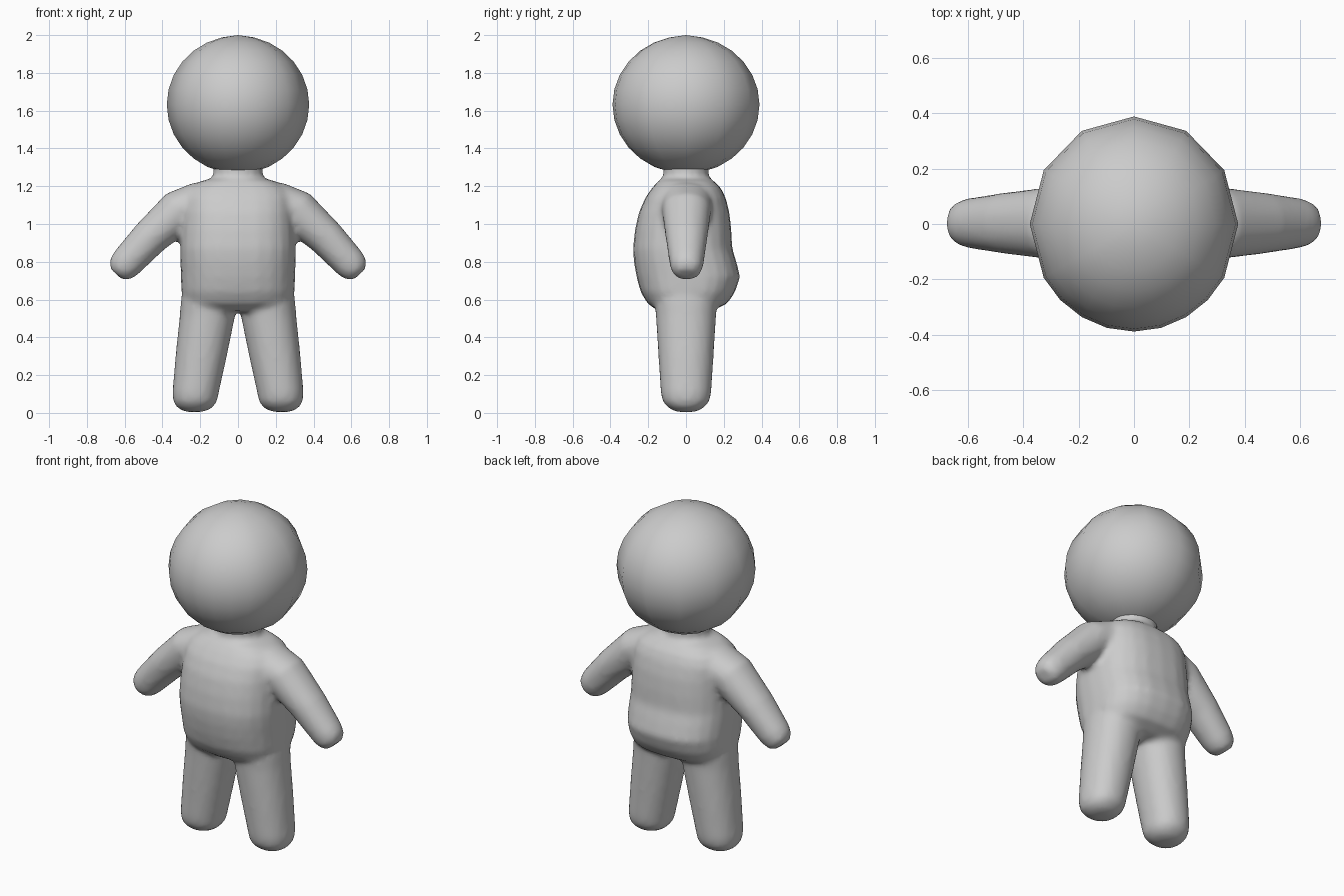
import bpy, bmesh, math
from mathutils import Vector

if "Cube" in bpy.data.objects:
    bpy.data.objects.remove(bpy.data.objects["Cube"])

grey = bpy.data.materials.new("plain_grey")
grey.diffuse_color = (0.6, 0.6, 0.6, 1)
grey.use_nodes = True
grey.node_tree.nodes["Principled BSDF"].inputs["Base Color"].default_value = grey.diffuse_color


def loft(bm, rings):
    """Skin a list of closed rings and cap both ends."""
    loops = [[bm.verts.new(p) for p in r] for r in rings]
    n = len(loops[0])
    for a, b in zip(loops, loops[1:]):
        for i in range(n):
            j = (i + 1) % n
            bm.faces.new((a[i], a[j], b[j], b[i]))
    bm.faces.new(loops[0][::-1])
    bm.faces.new(loops[-1])


def sgnpow(v, p):
    return math.copysign(abs(v) ** p, v)


def oval(centre, u, v, ru, rv, power=1.0, n=24):
    """Rounded ring spanned by the directions u and v."""
    c, u, v = Vector(centre), Vector(u).normalized(), Vector(v).normalized()
    angles = [2 * math.pi * i / n for i in range(n)]
    return [c + u * ru * sgnpow(math.cos(a), power) + v * rv * sgnpow(math.sin(a), power)
            for a in angles]


def finish(bm, name):
    bmesh.ops.recalc_face_normals(bm, faces=bm.faces)
    me = bpy.data.meshes.new(name)
    bm.to_mesh(me)
    bm.free()
    me.materials.append(grey)
    me.shade_smooth()
    ob = bpy.data.objects.new(name, me)
    bpy.context.collection.objects.link(ob)
    return ob


X, Y, Z = (1, 0, 0), (0, 1, 0), (0, 0, 1)
bm = bmesh.new()

# Torso: height, half width, front y, back y
torso = [(0.54, 0.22, -0.15, 0.14), (0.58, 0.285, -0.205, 0.22),
         (0.64, 0.30, -0.24, 0.26), (0.72, 0.303, -0.262, 0.287),
         (0.80, 0.305, -0.276, 0.267), (0.87, 0.305, -0.281, 0.245),
         (0.97, 0.30, -0.27, 0.24), (1.06, 0.295, -0.25, 0.23),
         (1.14, 0.29, -0.215, 0.21), (1.19, 0.26, -0.18, 0.185),
         (1.225, 0.20, -0.15, 0.15), (1.245, 0.13, -0.12, 0.12)]
loft(bm, [oval((0, (f + b) / 2, z), X, Y, w, (b - f) / 2, 0.78)
          for z, w, f, b in torso])

# Neck
loft(bm, [oval((0, 0, z), X, Y, 0.13, 0.12) for z in (1.15, 1.25, 1.36)])

# Legs: height, centre x, half width, half depth
leg = [(0.005, 0.230, 0.045, 0.05), (0.025, 0.229, 0.092, 0.092),
       (0.06, 0.227, 0.116, 0.124), (0.11, 0.224, 0.123, 0.134),
       (0.30, 0.195, 0.136, 0.146), (0.52, 0.161, 0.147, 0.160),
       (0.60, 0.156, 0.146, 0.168), (0.70, 0.150, 0.13, 0.15)]
# Arms: centre x, centre z, half thickness, half depth, slope of the axis
arm = [(0.08, 1.125, 0.10, 0.13, 0), (0.20, 1.11, 0.115, 0.14, 20),
       (0.31, 1.07, 0.115, 0.13, 38), (0.47, 0.925, 0.098, 0.11, 46),
       (0.595, 0.79, 0.087, 0.09, 47), (0.625, 0.757, 0.075, 0.078, 47),
       (0.645, 0.735, 0.045, 0.05, 47)]
for s in (-1, 1):
    loft(bm, [oval((s * x, 0, z), X, Y, w, d, 0.92) for z, x, w, d in leg])
    rings = []
    for x, z, t, d, slope in arm:
        a = math.radians(slope)
        rings.append(oval((s * x, 0.003, z), (s * math.sin(a), 0, math.cos(a)),
                          Y, t, d, 0.95))
    loft(bm, rings)

# Fuse torso, neck and limbs into one softly blended skin
body = finish(bm, "body")
remesh = body.modifiers.new("fuse", 'REMESH')
remesh.mode = 'VOXEL'
remesh.voxel_size = 0.018
remesh.use_smooth_shade = True
smooth = body.modifiers.new("blend", 'SMOOTH')
smooth.factor = 0.5
smooth.iterations = 4

# Head: coarse round form with finer facets across the face
degrees = list(range(0, 211, 30)) + list(range(225, 316, 15)) + [330]
bm = bmesh.new()
rings = []
for k in range(1, 14):
    t = math.pi * k / 14
    r = math.sin(t)
    rings.append([(0.377 * r * math.cos(math.radians(d)),
                   0.389 * r * math.sin(math.radians(d)),
                   1.632 - 0.365 * math.cos(t)) for d in degrees])
loft(bm, rings)
for cap in [f for f in bm.faces if len(f.verts) > 4]:
    up = cap.calc_center_median().z > 1.6
    tip = bmesh.ops.poke(bm, faces=[cap])["verts"][0]
    tip.co.z = 2.0 if up else 1.265
finish(bm, "head")
